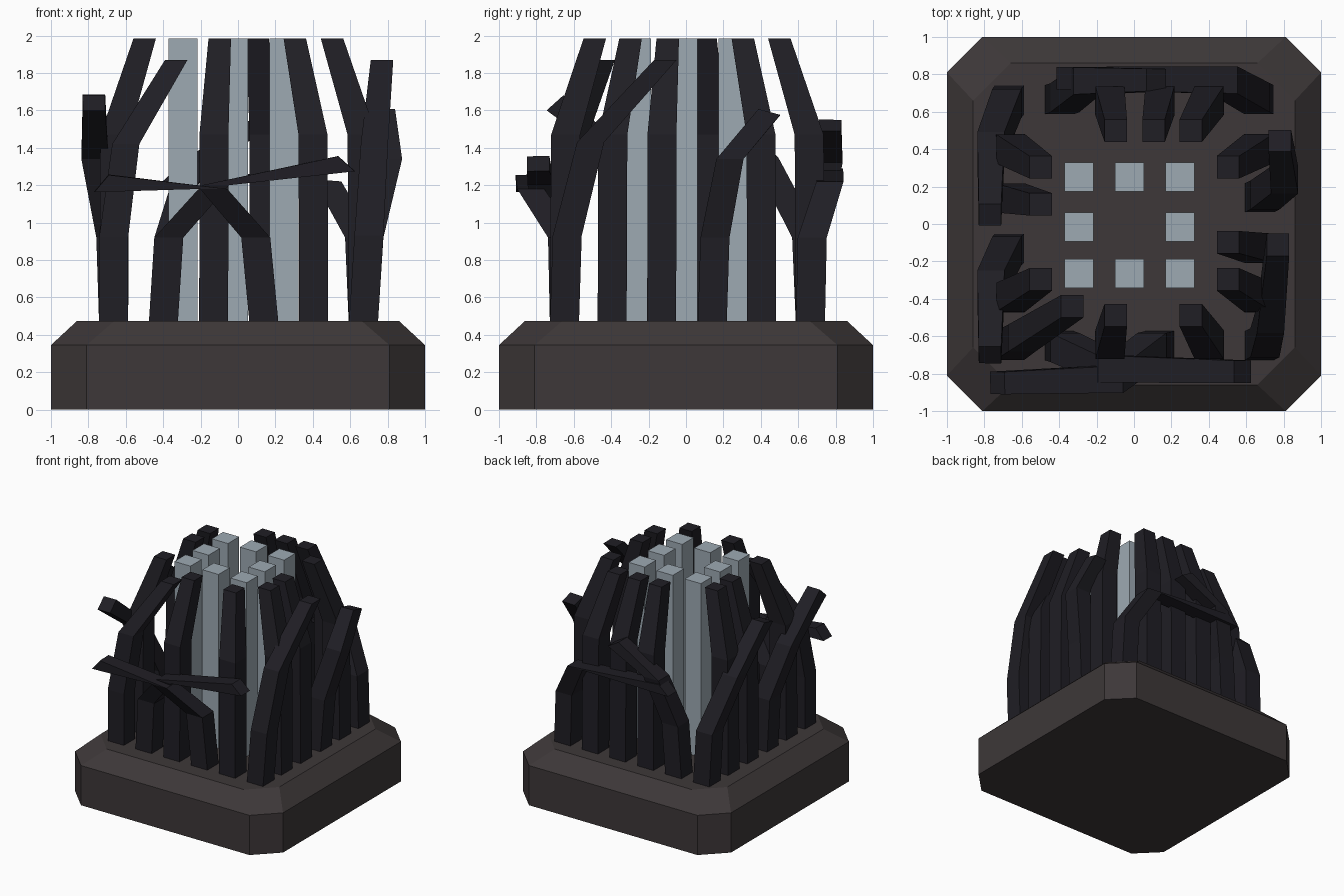
import bpy, bmesh, math
from mathutils import Vector, Matrix

if "Cube" in bpy.data.objects:
    bpy.data.objects.remove(bpy.data.objects["Cube"])


def material(name, rgb):
    m = bpy.data.materials.new(name)
    m.diffuse_color = (*rgb, 1)
    m.use_nodes = True
    m.node_tree.nodes["Principled BSDF"].inputs["Base Color"].default_value = m.diffuse_color
    return m


STONE = material("base_brown", (0.047, 0.039, 0.040))
BARK = material("dark_bark", (0.014, 0.013, 0.018))
PALE = material("pale_grey", (0.34, 0.40, 0.45))


def loft(name, rings, mat):
    """Closed solid through a stack of rings with equal point counts."""
    bm = bmesh.new()
    loops = [[bm.verts.new(p) for p in r] for r in rings]
    n = len(loops[0])
    for a, b in zip(loops, loops[1:]):
        for i in range(n):
            j = (i + 1) % n
            bm.faces.new((a[i], a[j], b[j], b[i]))
    bm.faces.new(loops[0][::-1])
    bm.faces.new(loops[-1])
    bmesh.ops.recalc_face_normals(bm, faces=bm.faces)
    me = bpy.data.meshes.new(name)
    bm.to_mesh(me)
    bm.free()
    me.materials.append(mat)
    ob = bpy.data.objects.new(name, me)
    bpy.context.collection.objects.link(ob)
    return ob


def octagon(h, c, z):
    pts = [(h, -c), (h, c), (c, h), (-c, h), (-h, c), (-h, -c), (-c, -h), (c, -h)]
    return [(x, y, z) for x, y in pts]


def square(centre, size, tilt=0, lean=(1, 0)):
    """Level square ring, optionally tipped towards the lean direction."""
    rot = Matrix.Rotation(math.radians(tilt), 3, Vector((-lean[1], lean[0], 0)).normalized())
    s = size / 2
    return [Vector(centre) + rot @ Vector((x, y, 0))
            for x, y in ((-s, -s), (s, -s), (s, s), (-s, s))]


def finger(name, path, tilt=0):
    sizes = [0.155, 0.155, 0.145, 0.12]
    lean = (path[-1][0] - path[-2][0], path[-1][1] - path[-2][1])
    rings = [square(p, s) for p, s in zip(path[:-1], sizes)]
    rings.append(square(path[-1], sizes[-1], tilt, lean))
    loft(name, rings, BARK)


# chamfered octagonal base
loft("base", [octagon(1, 0.81, 0), octagon(1, 0.81, 0.345), octagon(0.86, 0.66, 0.475)], STONE)

# inner ring of eight pale columns
for i, x in enumerate((-0.295, -0.025, 0.245)):
    for j, y in enumerate((-0.265, -0.015, 0.25)):
        if (i, j) != (1, 1):
            loft(f"inner_column_{i}{j}",
                 [square((x, y, 0.45), 0.155), square((x, y, 1.985), 0.155)], PALE)

# outer fingers stand on the rim of a 6 x 6 grid
# bent ones: grid cell -> (path above the base, tip tilt)
bent = {
    (0, 0): ([(-0.665, -0.65, 0.92), (-0.6, -0.61, 1.42), (-0.33, -0.44, 1.87)], 0),
    (1, 0): ([(-0.37, -0.66, 0.92), (-0.12, -0.775, 1.2), (0.58, -0.79, 1.315)], 42),
    (3, 0): ([(0.095, -0.66, 0.92), (-0.13, -0.83, 1.18), (-0.73, -0.85, 1.21)], 50),
    (5, 0): ([(0.70, -0.635, 0.93), (0.73, -0.51, 1.43), (0.77, -0.11, 1.87)], 0),
    (5, 3): ([(0.70, 0.155, 0.92), (0.805, 0.235, 1.34), (0.78, 0.445, 1.59)], 15),
    (5, 5): ([(0.65, 0.675, 0.92), (0.48, 0.77, 1.22), (-0.37, 0.78, 1.25)], 42),
    (1, 5): ([(-0.37, 0.675, 0.92), (-0.25, 0.765, 1.32), (0.12, 0.77, 1.52)], 30),
    (0, 5): ([(-0.68, 0.645, 0.92), (-0.765, 0.42, 1.35), (-0.77, 0.05, 1.67)], 15),
    (0, 2): ([(-0.68, -0.145, 0.92), (-0.765, -0.32, 1.34), (-0.77, -0.70, 1.64)], 42),
}
xs = (-0.665, -0.40, -0.13, 0.14, 0.405, 0.67)
ys = (-0.65, -0.395, -0.13, 0.14, 0.405, 0.665)
for i, x in enumerate(xs):
    for j, y in enumerate(ys):
        if i not in (0, 5) and j not in (0, 5):
            continue
        foot = (x, y, 0.45)
        if (i, j) in bent:
            path, tilt = bent[i, j]
            finger(f"bent_finger_{i}{j}", [foot] + path, tilt)
        else:
            # upright finger closing in towards the centre near the top
            finger(f"upright_finger_{i}{j}",
                   [foot, (x * 0.99, y * 0.99, 1.47), (x * 0.75, y * 0.75, 1.985)])
